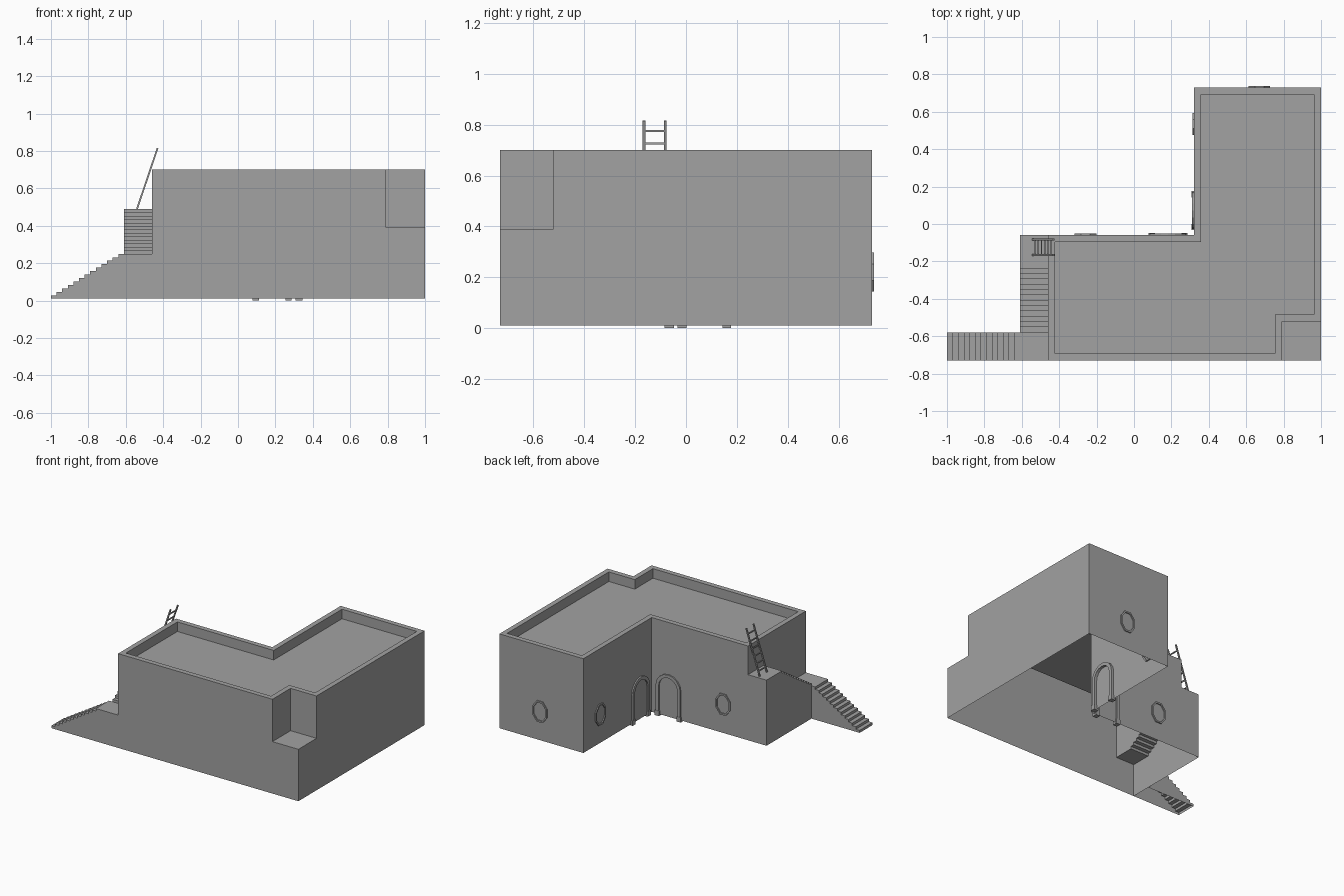
import bpy, bmesh, math
from mathutils import Matrix, Vector

if "Cube" in bpy.data.objects:
    bpy.data.objects.remove(bpy.data.objects["Cube"])

plaster = bpy.data.materials.new("grey_plaster")
plaster.use_nodes = True
GREY = (0.36, 0.36, 0.36, 1)
plaster.diffuse_color = GREY
plaster.node_tree.nodes["Principled BSDF"].inputs["Base Color"].default_value = GREY


def finish(name, bm, matrix=Matrix(), recalc=True):
    """Turn a bmesh into a named object with the shared material."""
    bmesh.ops.remove_doubles(bm, verts=bm.verts, dist=0.0005)
    if recalc:
        bmesh.ops.recalc_face_normals(bm, faces=bm.faces)
    mesh = bpy.data.meshes.new(name)
    bm.to_mesh(mesh)
    bm.free()
    mesh.materials.append(plaster)
    obj = bpy.data.objects.new(name, mesh)
    obj.matrix_world = matrix
    bpy.context.collection.objects.link(obj)
    return obj


def face(bm, pts, normal):
    """Add a polygon that looks along the given direction."""
    f = bm.faces.new([bm.verts.new(p) for p in pts])
    f.normal_update()
    if f.normal.dot(Vector(normal)) < 0:
        f.normal_flip()


# Main levels and wall lines
BASE, LANDING, PORCH, TOP, FLOOR, LEDGE = 0.01, 0.25, 0.49, 0.70, 0.63, 0.39
FRONT, MID, BACK = -0.73, -0.06, 0.73
FOOT, SIDE, WEST, INNER, EAST = -1.0, -0.61, -0.46, 0.32, 1.0
NX, NY = 0.79, -0.52            # corner notch
TURN, PORCH_Y = -0.58, -0.21    # stair turn and upper landing
RIM = 0.037
STEPS = 13


def stair(start, end, z0, z1):
    """Stepped profile: riser, tread, riser, tread..."""
    pts = [(start, z0)]
    for i in range(1, STEPS + 1):
        z = z0 + (z1 - z0) * i / STEPS
        pts.append((start + (end - start) * (i - 1) / STEPS, z))
        pts.append((start + (end - start) * i / STEPS, z))
    return pts


low = stair(FOOT, SIDE, BASE, LANDING)
high = stair(TURN, PORCH_Y, LANDING, PORCH)

# Building shell, open underneath
bm = bmesh.new()
front = low + [(WEST, LANDING), (WEST, TOP), (NX, TOP), (NX, LEDGE), (EAST, LEDGE), (EAST, BASE)]
face(bm, [(x, FRONT, z) for x, z in front], (0, -1, 0))
east = [(FRONT, BASE), (FRONT, LEDGE), (NY, LEDGE), (NY, TOP), (BACK, TOP), (BACK, BASE)]
face(bm, [(EAST, y, z) for y, z in east], (1, 0, 0))
face(bm, [(x, BACK, z) for x, z in
          [(INNER, BASE), (INNER, TOP), (EAST, TOP), (EAST, BASE)]], (0, 1, 0))
face(bm, [(INNER, y, z) for y, z in
          [(MID, BASE), (MID, TOP), (BACK, TOP), (BACK, BASE)]], (-1, 0, 0))
face(bm, [(x, MID, z) for x, z in
          [(SIDE, BASE), (SIDE, PORCH), (WEST, PORCH), (WEST, TOP), (INNER, TOP), (INNER, BASE)]],
     (0, 1, 0))
face(bm, [(SIDE, y, z) for y, z in
          [(FRONT, BASE), (FRONT, LANDING)] + high + [(MID, PORCH), (MID, BASE)]], (-1, 0, 0))
face(bm, [(WEST, y, z) for y, z in
          [(FRONT, TOP), (FRONT, LANDING)] + high + [(MID, PORCH), (MID, TOP)]], (-1, 0, 0))

# Corner notch
face(bm, [(NX, FRONT, LEDGE), (EAST, FRONT, LEDGE), (EAST, NY, LEDGE), (NX, NY, LEDGE)], (0, 0, 1))
face(bm, [(NX, FRONT, LEDGE), (NX, NY, LEDGE), (NX, NY, TOP), (NX, FRONT, TOP)], (1, 0, 0))
face(bm, [(NX, NY, LEDGE), (EAST, NY, LEDGE), (EAST, NY, TOP), (NX, NY, TOP)], (0, -1, 0))

# Parapet rim and sunken roof
outer = [Vector(p) for p in [(WEST, FRONT), (NX, FRONT), (NX, NY), (EAST, NY),
                             (EAST, BACK), (INNER, BACK), (INNER, MID), (WEST, MID)]]
count = len(outer)


def inward(i):
    d = (outer[(i + 1) % count] - outer[i % count]).normalized()
    return Vector((-d.y, d.x))


inner = [outer[i] + RIM * (inward(i - 1) + inward(i)) for i in range(count)]
for i in range(count):
    j = (i + 1) % count
    face(bm, [(*p, TOP) for p in (outer[i], outer[j], inner[j], inner[i])], (0, 0, 1))
    face(bm, [(*inner[i], TOP), (*inner[j], TOP), (*inner[j], FLOOR), (*inner[i], FLOOR)],
         (*inward(i), 0))
face(bm, [(*p, FLOOR) for p in inner], (0, 0, 1))
finish("building_shell", bm, recalc=False)

# Lower flight, with its back wall and corner landing
bm = bmesh.new()
for (xa, za), (xb, zb) in zip(low, low[1:]):
    face(bm, [(xa, FRONT, za), (xb, FRONT, zb), (xb, TURN, zb), (xa, TURN, za)], (-1, 0, 1))
face(bm, [(x, TURN, z) for x, z in low + [(SIDE, BASE)]], (0, 1, 0))
face(bm, [(SIDE, FRONT, LANDING), (WEST, FRONT, LANDING),
          (WEST, TURN, LANDING), (SIDE, TURN, LANDING)], (0, 0, 1))
finish("lower_stairs", bm, recalc=False)

# Upper flight and upper landing
bm = bmesh.new()
for (ya, za), (yb, zb) in zip(high, high[1:] ):
    face(bm, [(SIDE, ya, za), (WEST, ya, za), (WEST, yb, zb), (SIDE, yb, zb)], (0, -1, 1))
face(bm, [(SIDE, PORCH_Y, PORCH), (WEST, PORCH_Y, PORCH),
          (WEST, MID, PORCH), (SIDE, MID, PORCH)], (0, 0, 1))
finish("upper_stairs", bm, recalc=False)


def add_box(bm, center, size):
    m = Matrix.Translation(center) @ Matrix.Diagonal((*size, 1))
    bmesh.ops.create_cube(bm, size=1, matrix=m)


def add_band(bm, outside, inside, y0, y1, closed):
    """Flat frame between two outlines in the local xz plane."""
    n = len(outside)
    rings = [[bm.verts.new((x, y, z)) for x, z in line]
             for line, y in ((outside, y0), (outside, y1), (inside, y1), (inside, y0))]
    for i in range(n if closed else n - 1):
        j = (i + 1) % n
        for k in range(4):
            a, b = rings[k], rings[(k + 1) % 4]
            bm.faces.new((a[i], a[j], b[j], b[i]))
    if not closed:
        for i in (0, n - 1):
            bm.faces.new([r[i] for r in rings])


def octagon(w, h):
    return [(w * math.cos(a), h * math.sin(a))
            for a in (math.pi * (k + 0.5) / 4 for k in range(8))]


def arch(radius, spring):
    curve = [(radius * math.cos(math.pi * k / 8), spring + radius * math.sin(math.pi * k / 8))
             for k in range(9)]
    return [(radius, BASE)] + curve + [(-radius, BASE)]


def window(name, x, y, turn):
    bm = bmesh.new()
    add_band(bm, octagon(0.063, 0.083), octagon(0.052, 0.070), -0.01, 0.008, True)
    finish(name, bm, Matrix.Translation((x, y, 0.22)) @ Matrix.Rotation(turn, 4, 'Z'))


def door(name, x, y, turn):
    bm = bmesh.new()
    add_band(bm, arch(0.100, 0.22), arch(0.076, 0.22), -0.02, 0.010, False)
    for side in (-1, 1):
        add_box(bm, (side * 0.088, -0.006, 0.018), (0.034, 0.036, 0.036))
    finish(name, bm, Matrix.Translation((x, y, 0)) @ Matrix.Rotation(turn, 4, 'Z'))


# Wall openings
QUARTER = math.pi / 2
window("back_window", 0.67, BACK, 0)
window("middle_window", -0.26, MID, 0)
window("courtyard_window", INNER, 0.535, QUARTER)
door("middle_door_frame", 0.182, MID, 0)
door("courtyard_door_frame", INNER, 0.072, QUARTER)

# Ladder leaning on the roof edge
bm = bmesh.new()
bottom, top = Vector((-0.54, 0, PORCH)), Vector((-0.43, 0, 0.815))
slope = top - bottom
tilt = Matrix.Rotation(math.atan2(slope.x, slope.z), 4, 'Y')
for y in (-0.165, -0.082):
    m = Matrix.Translation((bottom + top) / 2 + Vector((0, y, 0))) @ tilt
    bmesh.ops.create_cube(bm, size=1, matrix=m @ Matrix.Diagonal((0.009, 0.010, slope.length, 1)))
for k in range(6):
    p = bottom + slope * ((0.035 + 0.05 * k) / slope.z)
    add_box(bm, (p.x, -0.1235, p.z), (0.007, 0.083, 0.008))
finish("ladder", bm, recalc=False)
